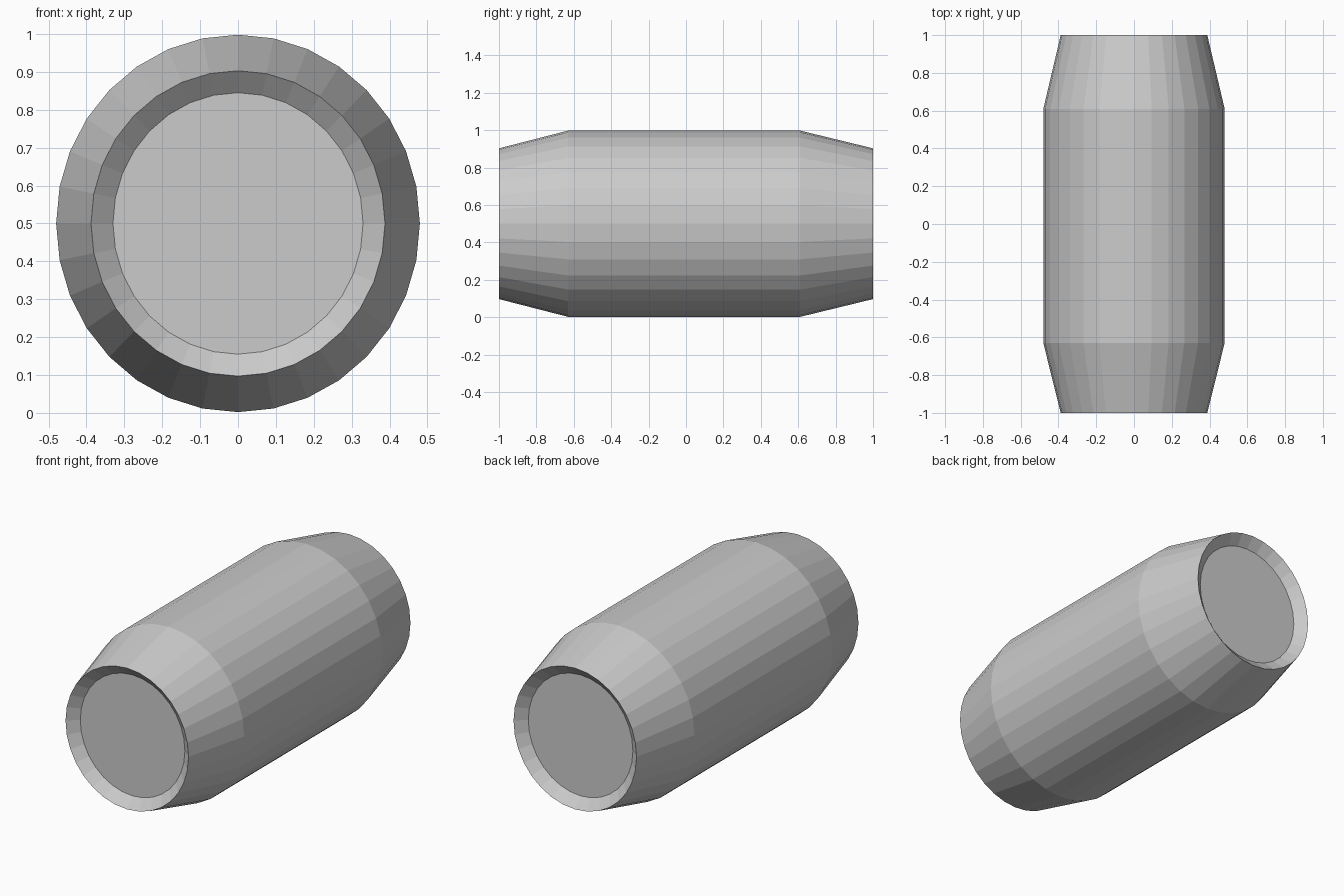
import bpy, bmesh, math

if "Cube" in bpy.data.objects:
    bpy.data.objects.remove(bpy.data.objects["Cube"])

SIDES = 32

# Profile along the barrel axis: (y, half width in x, half height in z)
PROFILE = [
    (-0.95, 0.33, 0.345),    # front lid
    (-1.00, 0.388, 0.403),   # front rim
    (-0.63, 0.48, 0.498),    # front shoulder
    (0.61, 0.48, 0.498),     # back shoulder
    (1.00, 0.388, 0.403),    # back rim
    (0.95, 0.33, 0.345),     # back lid
]

bm = bmesh.new()


def ring(y, rx, rz):
    angles = [2 * math.pi * i / SIDES for i in range(SIDES)]
    return [bm.verts.new((rx * math.sin(a), y, 0.5 + rz * math.cos(a))) for a in angles]


rings = [ring(*p) for p in PROFILE]

# Staves, tapered shoulders and recess walls
for a, b in zip(rings, rings[1:]):
    for i in range(SIDES):
        j = (i + 1) % SIDES
        bm.faces.new((a[i], a[j], b[j], b[i]))

# Recessed lids
bm.faces.new(rings[0])
bm.faces.new(rings[-1])
bmesh.ops.recalc_face_normals(bm, faces=bm.faces)

mesh = bpy.data.meshes.new("barrel")
bm.to_mesh(mesh)
bm.free()
bpy.context.collection.objects.link(bpy.data.objects.new("barrel", mesh))
